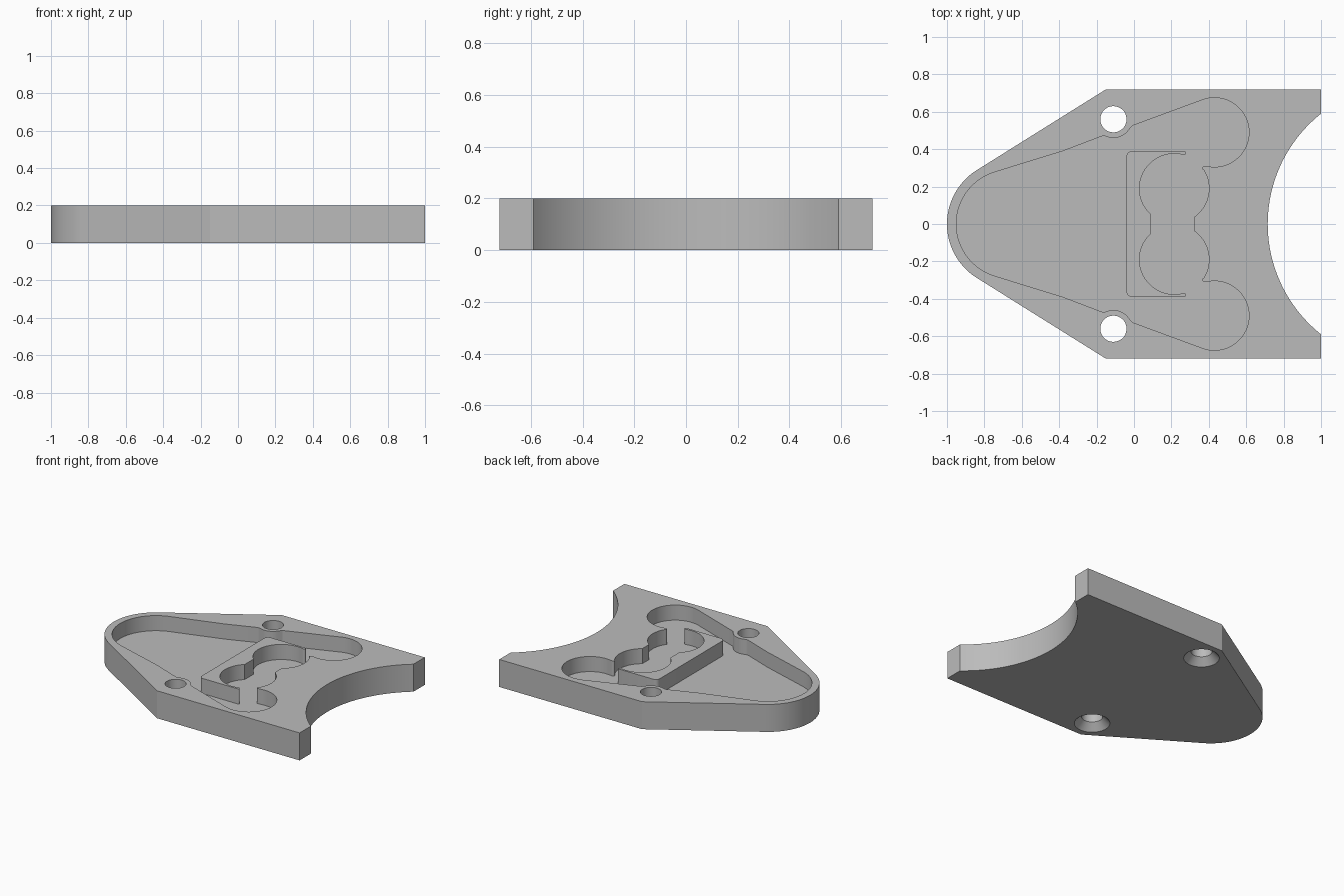
import bpy, bmesh
from math import cos, sin, radians, atan2, degrees
from mathutils import Vector

cube = bpy.data.objects.get("Cube")
if cube:
    bpy.data.objects.remove(cube)

THICK, FLOOR = 0.2, 0.09

grey = bpy.data.materials.new("plain_grey")
grey.use_nodes = True
colour = (0.5, 0.5, 0.5, 1)
grey.diffuse_color = colour
grey.node_tree.nodes["Principled BSDF"].inputs["Base Color"].default_value = colour


def arc(cx, cy, r, start, end, n=24):
    """Points on an arc, angles in degrees."""
    angles = [radians(start + (end - start) * i / n) for i in range(n + 1)]
    return [(cx + r * cos(a), cy + r * sin(a)) for a in angles]


def mirrored(half):
    """Close a half outline by mirroring it across y = 0."""
    return half + [(x, -y) for x, y in reversed(half) if abs(y) > 1e-5]


def prism(name, outline, z0, z1):
    bm = bmesh.new()
    face = bm.faces.new([bm.verts.new((x, y, z0)) for x, y in outline])
    top = bmesh.ops.extrude_face_region(bm, geom=[face])["geom"]
    bmesh.ops.translate(bm, vec=(0, 0, z1 - z0),
                        verts=[v for v in top if isinstance(v, bmesh.types.BMVert)])
    bmesh.ops.recalc_face_normals(bm, faces=bm.faces)
    return finish(name, bm)


def cone(name, x, y, r0, r1, z0, z1):
    bm = bmesh.new()
    bmesh.ops.create_cone(bm, cap_ends=True, segments=48, radius1=r0, radius2=r1, depth=z1 - z0)
    bmesh.ops.translate(bm, vec=Vector((x, y, (z0 + z1) / 2)), verts=bm.verts)
    return finish(name, bm)


def finish(name, bm):
    mesh = bpy.data.meshes.new(name)
    bm.to_mesh(mesh)
    bm.free()
    mesh.materials.append(grey)
    obj = bpy.data.objects.new(name, mesh)
    bpy.context.collection.objects.link(obj)
    return obj


def cut(target, cutter):
    bpy.context.view_layer.objects.active = target
    mod = target.modifiers.new("cut", "BOOLEAN")
    mod.operation, mod.solver, mod.object = "DIFFERENCE", "EXACT", cutter
    bpy.ops.object.modifier_apply(modifier=mod.name)
    bpy.data.objects.remove(cutter)


# Plate: round nose, tapered shoulders, concave tail
tail_angle = degrees(atan2(0.59, -0.468))
plate = prism("base_plate", mirrored(
    arc(-0.66, 0, 0.34, 180, 122)
    + [(-0.15, 0.72), (1, 0.72)]
    + arc(1.468, 0, 0.753, tail_angle, 180, 32)), 0, THICK)

# Pocket: nose, relief around the screw, side lobe, then inner lobe and neck
lobe = (0.215, 0.19, 0.186)
pocket = prism("pocket_cutter", mirrored(
    arc(-0.66, 0, 0.29, 180, 107)
    + [(-0.38, 0.39), (-0.17, 0.47)]
    + arc(-0.11, 0.56, 0.1, 245, 325, 12)
    + [(-0.01, 0.525)]
    + arc(0.43, 0.49, 0.185, 110, -100, 40)
    + arc(0.377, 0.298, 0.012, 80, 215, 8)
    + arc(*lobe, 34, -54)), FLOOR, THICK + 0.1)
cut(plate, pocket)

# Screw holes, countersunk from below
for side in (1, -1):
    cut(plate, cone("hole_cutter", -0.11, 0.56 * side, 0.07, 0.07, -0.1, 0.3))
    cut(plate, cone("sink_cutter", -0.11, 0.56 * side, 0.127, 0.07, -0.01, 0.05))

# C-shaped wall standing in the pocket
wall = prism("inner_wall", mirrored(
    [(-0.04, 0)]
    + arc(-0.01, 0.36, 0.03, 180, 90, 8)
    + arc(0.268, 0.38, 0.01, 90, -100, 8)
    + arc(*lobe, 75, 228, 32)
    + [(0.09, 0)]), FLOOR - 0.02, THICK)

for obj in (plate, wall):
    bpy.ops.object.select_all(action="DESELECT")
    obj.select_set(True)
    bpy.context.view_layer.objects.active = obj
    bpy.ops.object.shade_smooth_by_angle(angle=radians(25))
